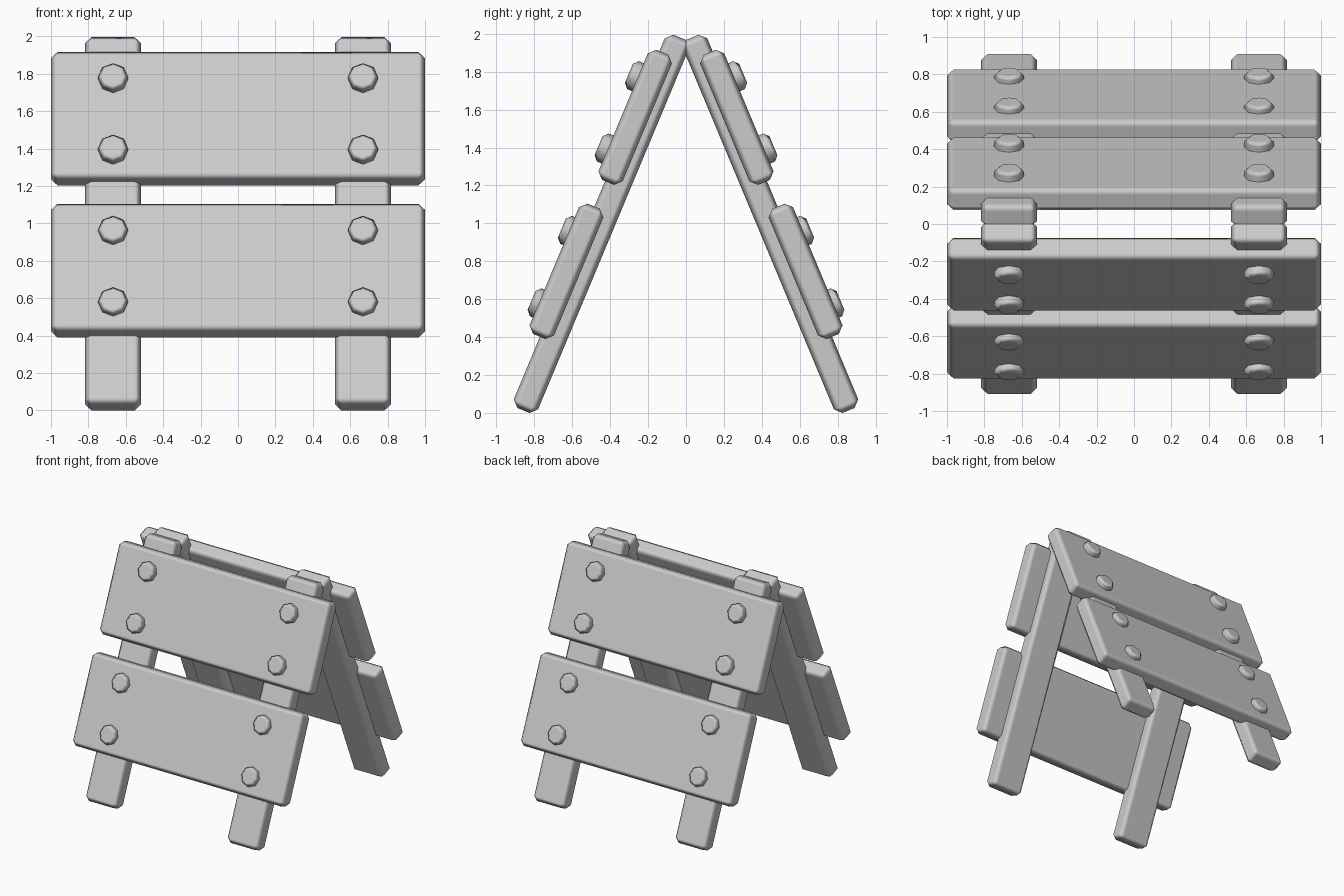
import bpy, bmesh, math
from mathutils import Matrix

if "Cube" in bpy.data.objects:
    bpy.data.objects.remove(bpy.data.objects["Cube"])

TILT = math.radians(22.7)


def finish(name, bm, world, bevel, limit):
    mesh = bpy.data.meshes.new(name)
    bm.transform(world)
    bm.to_mesh(mesh)
    bm.free()
    for p in mesh.polygons:
        p.use_smooth = True
    ob = bpy.data.objects.new(name, mesh)
    bpy.context.collection.objects.link(ob)
    mod = ob.modifiers.new("chamfer", 'BEVEL')
    mod.width = bevel
    mod.segments = 1
    mod.limit_method = 'ANGLE'
    mod.angle_limit = math.radians(limit)
    mod.harden_normals = True
    return ob


# Local panel space: x across, n outward from the panel, d up along the slope
def board(name, frame, x0, x1, n0, n1, d0, d1):
    bm = bmesh.new()
    centre = Matrix.Translation(((x0 + x1) / 2, -(n0 + n1) / 2, (d0 + d1) / 2))
    size = Matrix.Diagonal((x1 - x0, n1 - n0, d1 - d0, 1))
    bmesh.ops.create_cube(bm, size=1, matrix=centre @ size)
    return finish(name, bm, frame, 0.035, 30)


def bolt(name, frame, x, d, n0, n1):
    bm = bmesh.new()
    place = Matrix.Translation((x, -(n0 + n1) / 2, d)) @ Matrix.Rotation(math.pi / 2, 4, 'X')
    bmesh.ops.create_cone(bm, cap_ends=True, segments=8, radius1=0.08, radius2=0.08,
                          depth=n1 - n0, matrix=place)
    return finish(name, bm, frame, 0.024, 60)


# The back panel is the front panel turned half round
for side, turn in (("front", 0), ("back", math.pi)):
    frame = Matrix.Rotation(turn, 4, 'Z') @ Matrix.Rotation(-TILT, 4, 'X')
    # Legs
    for x in (-0.668, 0.668):
        board(side + "_leg", frame, x - 0.15, x + 0.15, 0.727, 0.866, -0.319, 1.815)
    # Planks with their bolts
    for level, n0, n1, d0, d1 in (("lower", 0.80, 0.94, 0.073, 0.818),
                                  ("upper", 0.78, 0.918, 0.963, 1.707)):
        board(f"{side}_{level}_plank", frame, -1, 1, n0, n1, d0, d1)
        mid = (d0 + d1) / 2 - 0.006
        for x in (-0.668, 0.668):
            for d in (mid - 0.207, mid + 0.207):
                bolt(f"{side}_{level}_bolt", frame, x, d, n1 - 0.05, (n1 + 0.975) / 2 + 0.023)
